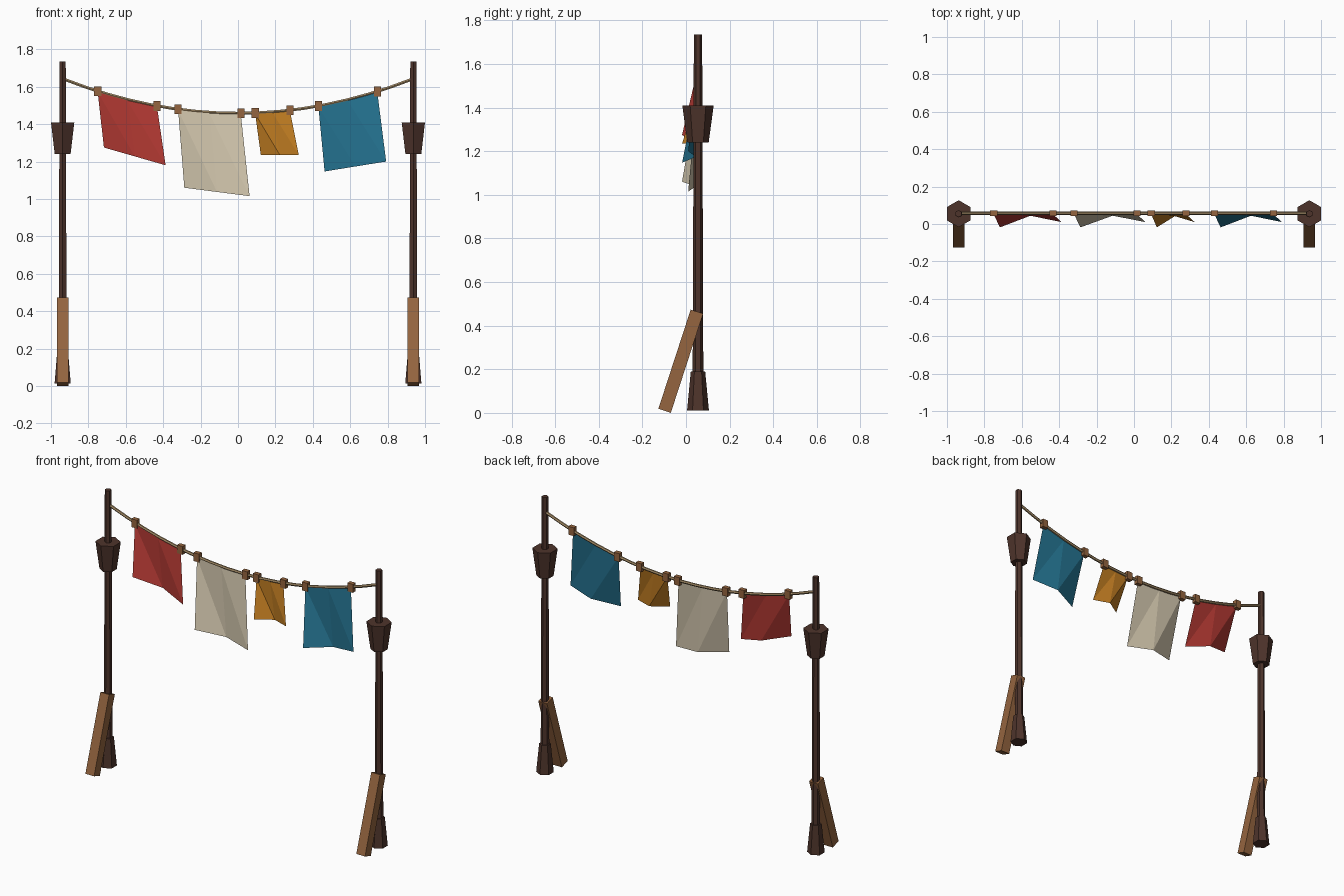
import bpy
import bmesh
import math
from mathutils import Matrix, Vector

if "Cube" in bpy.data.objects:
    bpy.data.objects.remove(bpy.data.objects["Cube"])

POST_X, LINE_Y = 0.9375, 0.055


def material(name, rgb):
    m = bpy.data.materials.new(name)
    m.use_nodes = True
    m.diffuse_color = (*rgb, 1)
    m.node_tree.nodes["Principled BSDF"].inputs["Base Color"].default_value = (*rgb, 1)
    return m


DARK = material("dark wood", (0.076, 0.034, 0.024))
BROWN = material("brown wood", (0.30, 0.13, 0.05))
ROPE = material("rope tan", (0.40, 0.28, 0.145))
RED = material("red cloth", (0.44, 0.04, 0.032))
CREAM = material("cream cloth", (0.66, 0.58, 0.43))
OCHRE = material("ochre cloth", (0.51, 0.195, 0.015))
BLUE = material("blue cloth", (0.018, 0.17, 0.28))


def finish(name, bm, mat):
    mesh = bpy.data.meshes.new(name)
    bm.to_mesh(mesh)
    bm.free()
    mesh.materials.append(mat)
    ob = bpy.data.objects.new(name, mesh)
    bpy.context.collection.objects.link(ob)
    return ob


def hex_prism(name, x, z0, z1, r0, r1, mat):
    """Six-sided tapered prism with a corner facing the front."""
    bm = bmesh.new()
    rings = []
    for z, r in ((z0, r0), (z1, r1)):
        angles = [math.pi / 2 + i * math.pi / 3 for i in range(6)]
        rings.append([bm.verts.new((x + r * math.cos(a), LINE_Y + r * math.sin(a), z))
                      for a in angles])
    low, high = rings
    bm.faces.new(low[::-1])
    bm.faces.new(high)
    for i in range(6):
        j = (i + 1) % 6
        bm.faces.new((low[i], low[j], high[j], high[i]))
    return finish(name, bm, mat)


def box(name, centre, size, mat, tilt=0.0):
    bm = bmesh.new()
    bmesh.ops.create_cube(bm, size=1, matrix=Matrix.Translation(centre)
                          @ Matrix.Rotation(tilt, 4, 'X')
                          @ Matrix.Diagonal((*size, 1)))
    return finish(name, bm, mat)


def rope_z(x):
    return 1.458 + 0.182 * (x / 0.93) ** 2


# Posts with flared foot, tapered collar and leaning brace
for side, x in (("left", POST_X), ("right", -POST_X)):
    hex_prism(side + "_post", x, 0.02, 1.735, 0.025, 0.019, DARK)
    hex_prism(side + "_foot", x, 0.012, 0.19, 0.05, 0.033, DARK)
    hex_prism(side + "_collar", x, 1.24, 1.41, 0.049, 0.072, DARK)
    box(side + "_brace", (x, -0.024, 0.237), (0.06, 0.06, 0.478), BROWN, -0.315)

# Sagging rope
curve = bpy.data.curves.new("rope_path", 'CURVE')
curve.dimensions = '3D'
curve.bevel_depth = 0.009
curve.bevel_resolution = 1
spline = curve.splines.new('POLY')
steps = 16
spline.points.add(steps)
for i, p in enumerate(spline.points):
    x = -0.93 + 1.86 * i / steps
    p.co = (x, LINE_Y + 0.003, rope_z(x), 1)
path = bpy.data.objects.new("rope_path", curve)
bpy.context.collection.objects.link(path)
bpy.context.view_layer.update()
rope_mesh = bpy.data.meshes.new_from_object(
    path.evaluated_get(bpy.context.evaluated_depsgraph_get()))
bpy.data.objects.remove(path)
rope_mesh.materials.clear()
rope_mesh.materials.append(ROPE)
rope_mesh.polygons.foreach_set("use_smooth", [False] * len(rope_mesh.polygons))
bpy.context.collection.objects.link(bpy.data.objects.new("rope", rope_mesh))


def cloth(name, x0, x1, bottom_left, bottom_right, mat):
    """Creased cloth: the lower corners swing forward, the middle stays back."""
    bm = bmesh.new()
    top = [Vector((x, LINE_Y - 0.003, rope_z(x) - 0.005)) for x in (x0, (x0 + x1) / 2, x1)]
    a = Vector((bottom_left[0], -0.018, bottom_left[1]))
    c = Vector((bottom_right[0], 0.01, bottom_right[1]))
    b = (a + c) / 2
    b.y = 0.045
    t = [bm.verts.new(v) for v in top]
    u = [bm.verts.new(v) for v in (a, b, c)]
    for i in range(2):
        bm.faces.new((t[i], u[i], u[i + 1]))
        bm.faces.new((t[i], u[i + 1], t[i + 1]))
    finish(name + "_cloth", bm, mat)
    # Pegs at both upper corners
    for end, x in (("right", x0), ("left", x1)):
        box(f"{name}_{end}_peg", (x, LINE_Y + 0.003, rope_z(x)),
            (0.038, 0.028, 0.052), BROWN)


cloth("red", -0.75, -0.433, (-0.717, 1.275), (-0.387, 1.18), RED)
cloth("cream", -0.32, 0.015, (-0.287, 1.06), (0.062, 1.015), CREAM)
cloth("ochre", 0.092, 0.278, (0.122, 1.235), (0.325, 1.235), OCHRE)
cloth("blue", 0.43, 0.745, (0.463, 1.147), (0.792, 1.20), BLUE)
